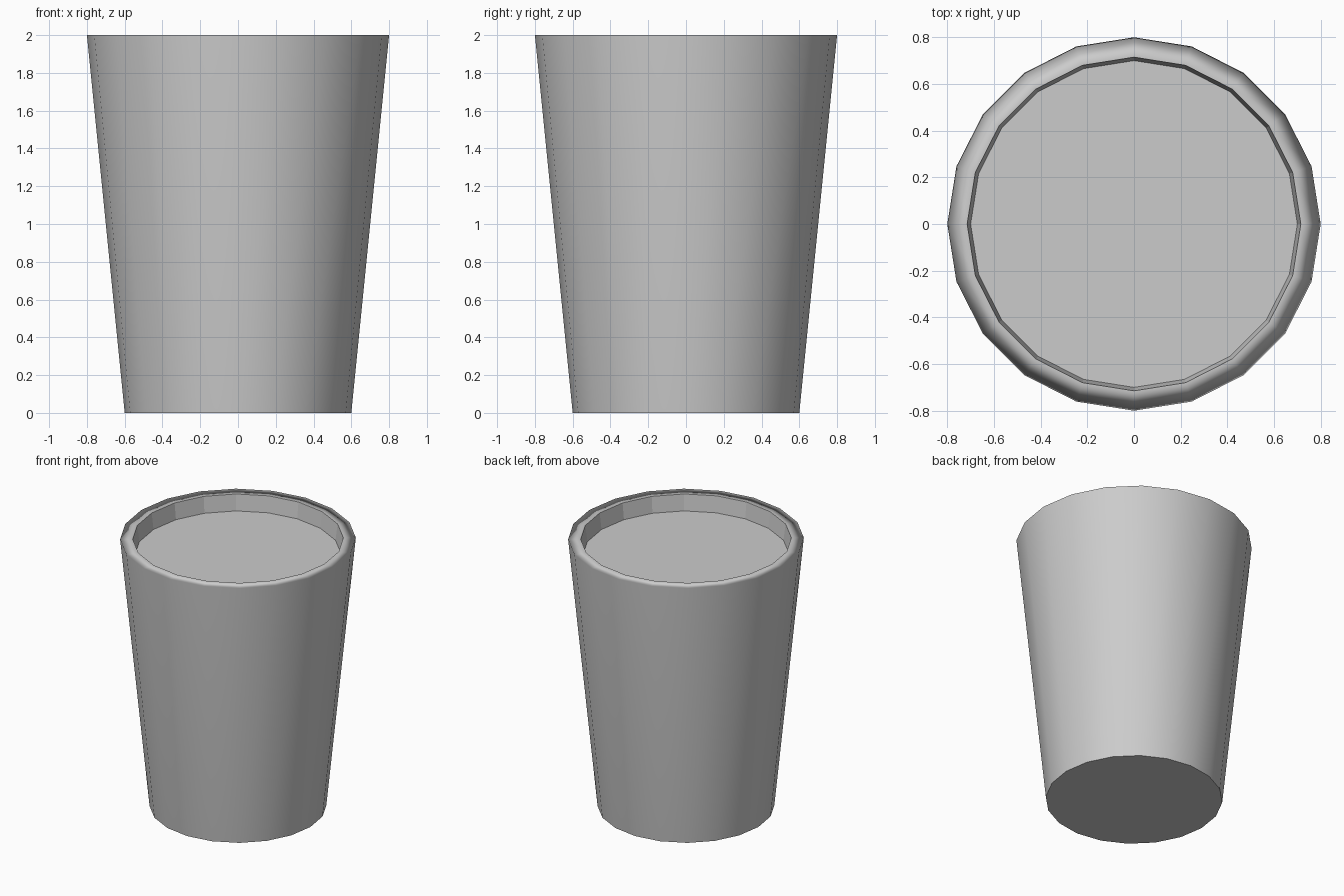
import bpy, bmesh
from math import cos, sin, pi

if "Cube" in bpy.data.objects:
    bpy.data.objects.remove(bpy.data.objects["Cube"])

SIDES = 20
# profile (radius, z): base, outer lip, inner lip, recessed surface
PROFILE = [(0.6, 0.0), (0.8, 2.0), (0.715, 2.0), (0.7, 1.88)]

bm = bmesh.new()
rings = [[bm.verts.new((r * cos(2 * pi * i / SIDES), r * sin(2 * pi * i / SIDES), z))
          for i in range(SIDES)] for r, z in PROFILE]

# outer wall and rim are smooth, inner wall is faceted
for band, (a, b) in enumerate(zip(rings, rings[1:])):
    for i in range(SIDES):
        j = (i + 1) % SIDES
        f = bm.faces.new((a[i], a[j], b[j], b[i]))
        f.smooth = band < 2

# underside and recessed surface
bm.faces.new(rings[0][::-1])
bm.faces.new(rings[3])

# crisp edges at the base, inner lip and recess
for ring in (rings[0], rings[2], rings[3]):
    for i in range(SIDES):
        bm.edges.get((ring[i], ring[(i + 1) % SIDES])).smooth = False

mesh = bpy.data.meshes.new("tapered_cup")
bm.to_mesh(mesh)
bm.free()
cup = bpy.data.objects.new("tapered_cup", mesh)
bpy.context.collection.objects.link(cup)

# large wall faces dominate the normals so the lip looks rounded
weighted = cup.modifiers.new("weighted_normals", 'WEIGHTED_NORMAL')
weighted.keep_sharp = True
